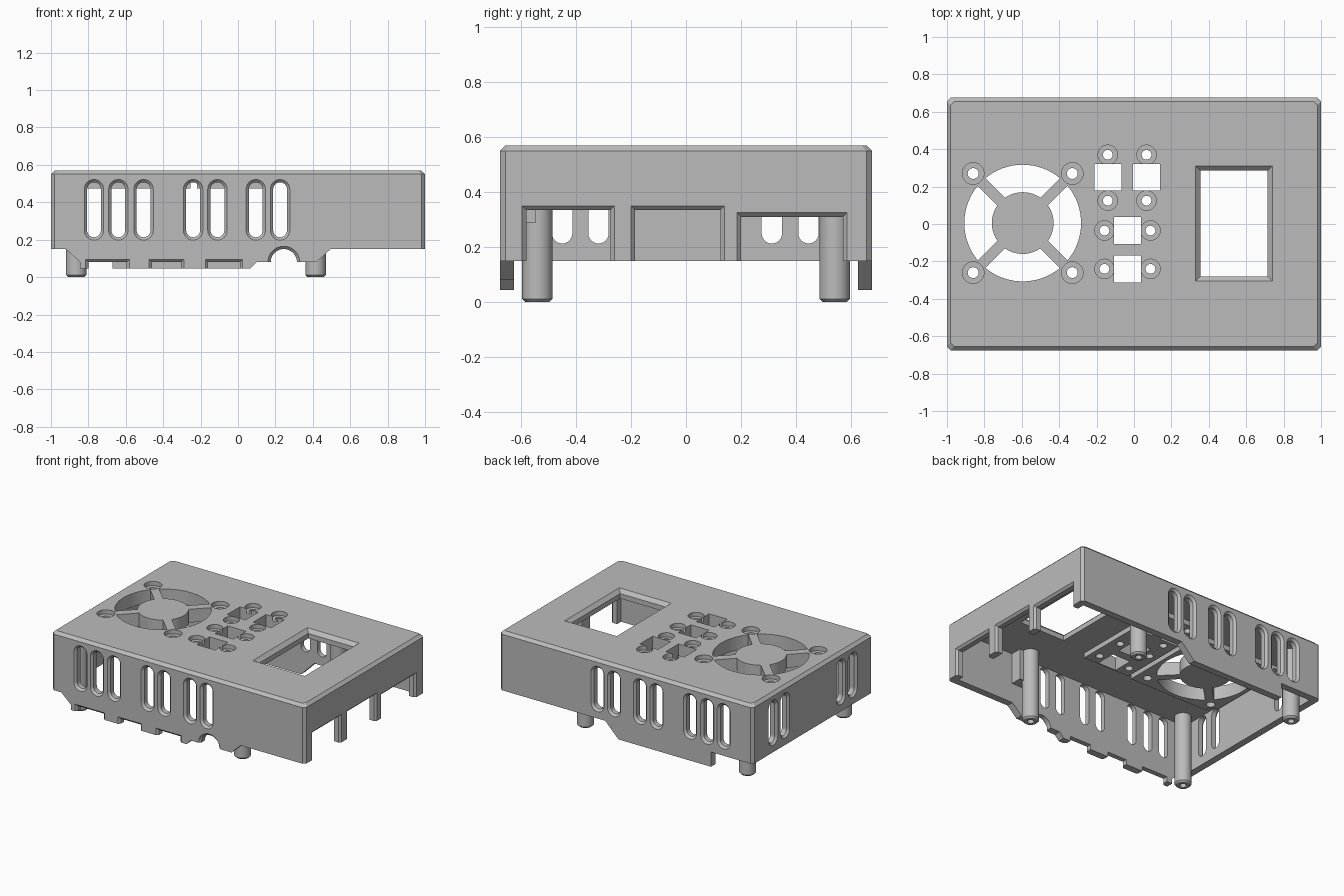
import bpy, bmesh
from math import sin, cos, pi, asin

if "Cube" in bpy.data.objects:
    bpy.data.objects.remove(bpy.data.objects["Cube"])

grey = bpy.data.materials.new("plain grey")
grey.use_nodes = True
grey.diffuse_color = (0.5, 0.5, 0.5, 1)
grey.node_tree.nodes["Principled BSDF"].inputs["Base Color"].default_value = (0.5, 0.5, 0.5, 1)

HX, HY, TOP, RIM, WALL, CEIL = 1.0, 0.675, 0.57, 0.15, 0.05, 0.51


# Outlines in a plane
def rect(u0, u1, v0, v1):
    return [(u0, v0), (u1, v0), (u1, v1), (u0, v1)]


def circle(u, v, r, n=40):
    return [(u + r * cos(2 * pi * i / n), v + r * sin(2 * pi * i / n)) for i in range(n)]


def slot(u, v0, v1, r, n=12):
    low = [(u - r * cos(pi * i / n), v0 + r - r * sin(pi * i / n)) for i in range(n + 1)]
    high = [(u + r * cos(pi * i / n), v1 - r + r * sin(pi * i / n)) for i in range(n + 1)]
    return low + high


def octagon(inset, c=0.02):
    x, y = HX - inset, HY - inset
    return [(-x + c, -y), (x - c, -y), (x, -y + c), (x, y - c),
            (x - c, y), (-x + c, y), (-x, y - c), (-x, -y + c)]


def sector(cx, cy, mid, r0, r1, w, n=16):
    pts = []
    for r, way in ((r1, 1), (r0, -1)):
        half = pi / 4 - asin(w / r)
        for i in range(n + 1):
            a = mid + way * half * (2 * i / n - 1)
            pts.append((cx + r * cos(a), cy + r * sin(a)))
    return pts


def loft(name, axis, rings):
    """Skin a list of (depth, outline) rings along an axis, capped at both ends."""
    place = {"x": lambda d, u, v: (d, u, v), "y": lambda d, u, v: (u, d, v),
             "z": lambda d, u, v: (u, v, d)}[axis]
    bm = bmesh.new()
    loops = [[bm.verts.new(place(d, u, v)) for u, v in pts] for d, pts in rings]
    for a, b in zip(loops, loops[1:]):
        for i in range(len(a)):
            j = (i + 1) % len(a)
            bm.faces.new((a[i], a[j], b[j], b[i]))
    bm.faces.new(loops[0])
    bm.faces.new(loops[-1])
    bmesh.ops.recalc_face_normals(bm, faces=bm.faces[:])
    mesh = bpy.data.meshes.new(name)
    bm.to_mesh(mesh)
    bm.free()
    mesh.materials.append(grey)
    obj = bpy.data.objects.new(name, mesh)
    bpy.context.collection.objects.link(obj)
    return obj


def prism(axis, d0, d1, outline):
    return loft("helper", axis, [(d0, outline), (d1, outline)])


helpers = []


def combine(tool, operation="DIFFERENCE"):
    mod = shell.modifiers.new(operation.lower(), "BOOLEAN")
    mod.operation, mod.object, mod.solver = operation, tool, "EXACT"
    tool.hide_render = True
    helpers.append(tool)


def bevel_cut(axis, face, grow, c=0.015):
    """Cut inward through a wall; grow(c) gives the outline widened by c."""
    s = 1 if face > 0 else -1
    combine(loft("helper", axis, [(face + s * 0.02, grow(c)), (face, grow(c)),
                                  (face - s * c, grow(0)), (face - s * 0.12, grow(0))]))


# Outer shell with chamfered corners and top edge
shell = loft("case_shell", "z", [(RIM, octagon(0)), (TOP - 0.02, octagon(0)), (TOP, octagon(0.02))])

# Lips hanging below the front and back walls
front_lip = [(-0.92, 0.2), (-0.92, RIM), (-0.845, 0.08), (-0.845, 0.045), (0.065, 0.045),
             (0.1, 0.08), (0.42, 0.08), (0.495, RIM), (0.495, 0.2)]
back_lip = [(-0.67, 0.2), (-0.67, 0.045), (0.06, 0.045), (0.165, RIM), (0.165, 0.2)]
combine(prism("y", -HY, -HY + WALL, front_lip), "UNION")
combine(prism("y", HY - WALL, HY, back_lip), "UNION")

# Hollow inside, then thicker pads under the fan and buttons
combine(prism("z", -0.1, CEIL, rect(-HX + WALL, HX - WALL, -HY + WALL, HY - WALL)))
combine(prism("z", 0.475, 0.53, rect(-0.935, -0.255, -0.335, 0.345)), "UNION")
combine(prism("z", 0.475, 0.53, rect(-0.22, 0.15, -0.32, 0.43)), "UNION")

# Vent slots in the front, back and fan-side walls
for y in (-HY, HY):
    for x in (-0.77, -0.64, -0.505, -0.24, -0.11, 0.095, 0.225):
        bevel_cut("y", y, lambda c: slot(x, 0.213 - c, 0.507 + c, 0.037 + c))
for y in (-0.45, -0.318, 0.312, 0.445):
    bevel_cut("x", -HX, lambda c: slot(y, 0.213 - c, 0.507 + c, 0.037 + c))

# Connector openings in the port-side wall
for y0, y1, z in ((-0.58, -0.275, 0.335), (-0.185, 0.125, 0.335), (0.2, 0.57, 0.31)):
    bevel_cut("x", HX, lambda c: rect(y0 - c, y1 + c, 0.05, z + c))

# Notches and cable arch in the front lip
for x0, x1 in ((-0.8, -0.595), (-0.46, -0.305), (-0.16, 0.01)):
    bevel_cut("y", -HY, lambda c: rect(x0 - c, x1 + c, -0.05, 0.08 + c))
bevel_cut("y", -HY, lambda c: circle(0.245, 0.08, 0.07 + c))

# Screen window
bevel_cut("z", TOP, lambda c: rect(0.355 - c, 0.715 + c, -0.28 - c, 0.285 + c), 0.025)

# Fan grille
FX, FY = -0.595, 0.005
for k in range(4):
    combine(prism("z", 0.4, 0.7, sector(FX, FY, k * pi / 2, 0.165, 0.312, 0.029)))

# Button holes
for x, y in ((-0.138, 0.25), (0.067, 0.25), (-0.035, -0.035), (-0.035, -0.24)):
    combine(prism("z", 0.4, 0.7, rect(x - 0.072, x + 0.072, y - 0.072, y + 0.072)))


# Counterbored screw holes
def screw_hole(x, y, r):
    combine(loft("helper", "z", [(0.7, circle(x, y, r)), (0.54, circle(x, y, r)),
                                 (0.54, circle(x, y, r / 2)), (0.4, circle(x, y, r / 2))]))


for sx in (-1, 1):
    for sy in (-1, 1):
        screw_hole(FX + sx * 0.265, FY + sy * 0.265, 0.058)
for x in (-0.14, 0.067):
    for y in (0.125, 0.37):
        screw_hole(x, y, 0.052)
for x in (-0.158, 0.088):
    for y in (-0.24, -0.035):
        screw_hole(x, y, 0.052)

# Bake the cuts and drop the helpers
bpy.context.view_layer.update()
baked = bpy.data.meshes.new_from_object(shell.evaluated_get(bpy.context.evaluated_depsgraph_get()))
shell.modifiers.clear()
shell.data = baked
baked.materials.clear()
baked.materials.append(grey)
for poly in baked.polygons:
    poly.material_index = 0
for tool in helpers:
    bpy.data.objects.remove(tool)

# Hollow-tipped corner posts
for xname, x in (("fan", -0.865), ("screen", 0.415)):
    for yname, y in (("front", -0.54), ("back", 0.54)):
        post = loft(f"{yname}_{xname}_post", "z",
                    [(z, circle(x, y, r)) for z, r in
                     ((CEIL + 0.01, 0.055), (0.012, 0.055), (0, 0.043), (0, 0.022), (0.1, 0.022))])
        post.data.shade_smooth()
        bpy.ops.object.select_all(action="DESELECT")
        post.select_set(True)
        bpy.context.view_layer.objects.active = post
        bpy.ops.object.shade_smooth_by_angle(angle=pi / 6)

# Brace beside the front screen post
prism("z", 0.29, CEIL + 0.01, rect(0.42, 0.5, -0.63, -0.545)).name = "post_brace"
